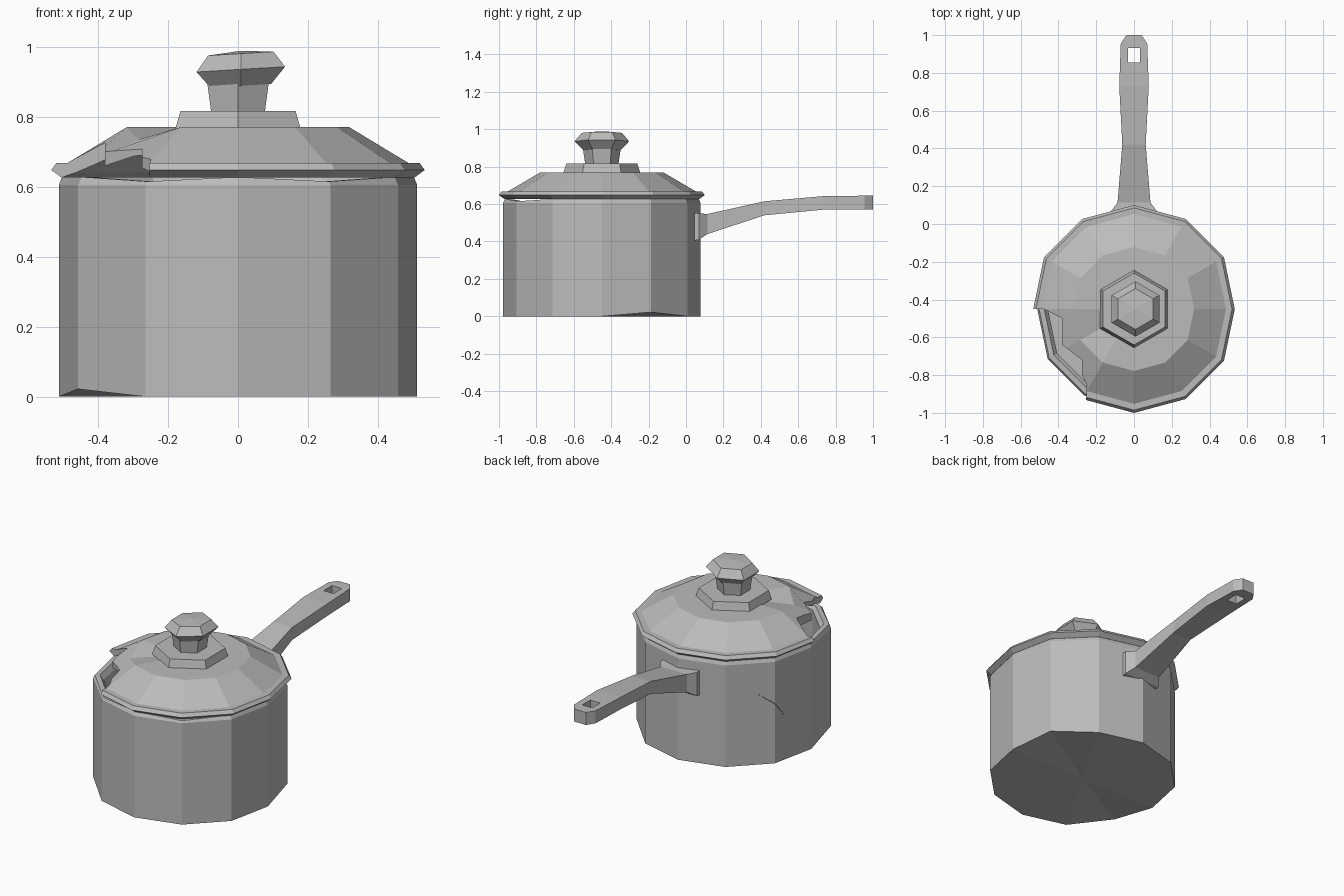
import bpy, bmesh, math
from mathutils import Vector

cube = bpy.data.objects.get("Cube")
if cube:
    bpy.data.objects.remove(cube, do_unlink=True)

CY = -0.45  # depth of the pot axis

metal = bpy.data.materials.new("grey_metal")
metal.use_nodes = True
GREY = (0.5, 0.5, 0.5, 1)
metal.diffuse_color = GREY
metal.node_tree.nodes["Principled BSDF"].inputs["Base Color"].default_value = GREY


def finish(bm, name):
    bmesh.ops.recalc_face_normals(bm, faces=bm.faces[:])
    mesh = bpy.data.meshes.new(name)
    bm.to_mesh(mesh)
    bm.free()
    mesh.materials.append(metal)
    obj = bpy.data.objects.new(name, mesh)
    bpy.context.collection.objects.link(obj)
    return obj


def lathe(name, profile, sides, tweak=None):
    """Revolve (radius, height) points; a corner faces the front."""
    bm = bmesh.new()
    rings = []
    for row, (r, z) in enumerate(profile):
        ring = []
        for i in range(1 if r == 0 else sides):
            a = math.tau * i / sides
            x, y = r * math.sin(a), -r * math.cos(a)
            if sides == 12 and abs(math.sin(a)) > 0.99:
                x *= 0.97
            p = Vector((x, CY + y, z))
            if tweak:
                tweak(row, i, p)
            ring.append(bm.verts.new(p))
        rings.append(ring)
    for lo, hi in zip(rings, rings[1:]):
        for i in range(sides):
            j = (i + 1) % sides
            quad = [lo[i % len(lo)], lo[j % len(lo)], hi[j % len(hi)], hi[i % len(hi)]]
            bm.faces.new(list(dict.fromkeys(quad)))
    return finish(bm, name)


def cut(target, cutter):
    mod = target.modifiers.new("cut", 'BOOLEAN')
    mod.operation, mod.solver, mod.object = 'DIFFERENCE', 'EXACT', cutter
    cutter.hide_render = True
    bpy.context.view_layer.objects.active = target
    bpy.ops.object.modifier_apply(modifier=mod.name)
    bpy.data.objects.remove(cutter, do_unlink=True)


def prism(name, outline, z0, z1):
    bm = bmesh.new()
    face = bm.faces.new([bm.verts.new((x, y, z0)) for x, y in outline])
    out = bmesh.ops.extrude_face_region(bm, geom=[face])
    for v in out["geom"]:
        if isinstance(v, bmesh.types.BMVert):
            v.co.z = z1
    return finish(bm, name)


# Pot: hollow, with a bent base and an uneven rim
def bend_pot(row, i, p):
    if row == 1 and i in (4, 10):
        p.z += 0.022
    if row in (3, 4) and i in (1, 11):
        p.z -= 0.013


pot = lathe("pot", [(0, 0), (0.525, 0), (0.528, 0.605), (0.518, 0.628), (0.49, 0.628),
                    (0.47, 0.6), (0.47, 0.04), (0, 0.04)][:1] +
            [(0.528, 0), (0.528, 0.605), (0.518, 0.628), (0.49, 0.628),
             (0.47, 0.6), (0.47, 0.04), (0, 0.04)], 12, bend_pot)

# Gash in the pot wall
bm = bmesh.new()
for p in [(-0.35, -0.1, 0.43), (-0.6, -0.18, 0.42), (-0.5, -0.28, 0.24), (-0.41, -0.2, 0.32)]:
    bm.verts.new(p)
bmesh.ops.convex_hull(bm, input=bm.verts[:])
cut(pot, finish(bm, "gash_cutter"))


# Lid: thin shell with a dented shoulder and a broken rim
def dent_lid(row, i, p):
    if i == 10 and row in (1, 7):
        p.z -= 0.035


lid = lathe("lid", [(0, 0.77), (0.328, 0.77), (0.502, 0.668), (0.535, 0.668), (0.55, 0.648),
                    (0.52, 0.626), (0.48, 0.64), (0.31, 0.745), (0, 0.745)], 12, dent_lid)
hole = [(-0.7, -0.45), (-0.48, -0.45), (-0.38, -0.5), (-0.38, -0.64), (-0.275, -0.72),
        (-0.275, -0.8), (-0.25, -0.85), (-0.26, -1.1), (-0.7, -1.1)]
cut(lid, prism("break_cutter", hole, 0.5, 0.9))

# Knob: base plate, stem and faceted grip
lathe("knob_base", [(0, 0.765), (0.207, 0.765), (0.19, 0.816), (0, 0.816)], 6)
lathe("knob_stem", [(0, 0.81), (0.088, 0.81), (0.102, 0.9), (0, 0.9)], 6)


def tilt_knob(row, i, p):
    p.x += 0.008
    p.z += p.x * 0.06


lathe("knob_grip", [(0, 0.888), (0.1, 0.888), (0.146, 0.935), (0.108, 0.98), (0, 0.988)], 6, tilt_knob)

# Handle: lofted sections of (depth, half width, top, bottom)
sections = [(0.02, 0.12, 0.555, 0.4), (0.07, 0.12, 0.55, 0.41), (0.115, 0.087, 0.547, 0.44),
            (0.42, 0.062, 0.615, 0.54), (0.73, 0.078, 0.642, 0.57),
            (0.955, 0.07, 0.645, 0.57), (1.0, 0.04, 0.645, 0.57)]
bm = bmesh.new()
loops = [[bm.verts.new(c) for c in ((-w, y, t), (w, y, t), (w, y, b), (-w, y, b))]
         for y, w, t, b in sections]
for a, b in zip(loops, loops[1:]):
    for i in range(4):
        j = (i + 1) % 4
        bm.faces.new((a[i], a[j], b[j], b[i]))
bm.faces.new(loops[0])
bm.faces.new(loops[-1])
handle = finish(bm, "handle")
eye = [(-0.033, 0.855), (0.033, 0.855), (0.033, 0.932), (-0.033, 0.932)]
cut(handle, prism("hanging_hole_cutter", eye, 0.4, 0.8))
